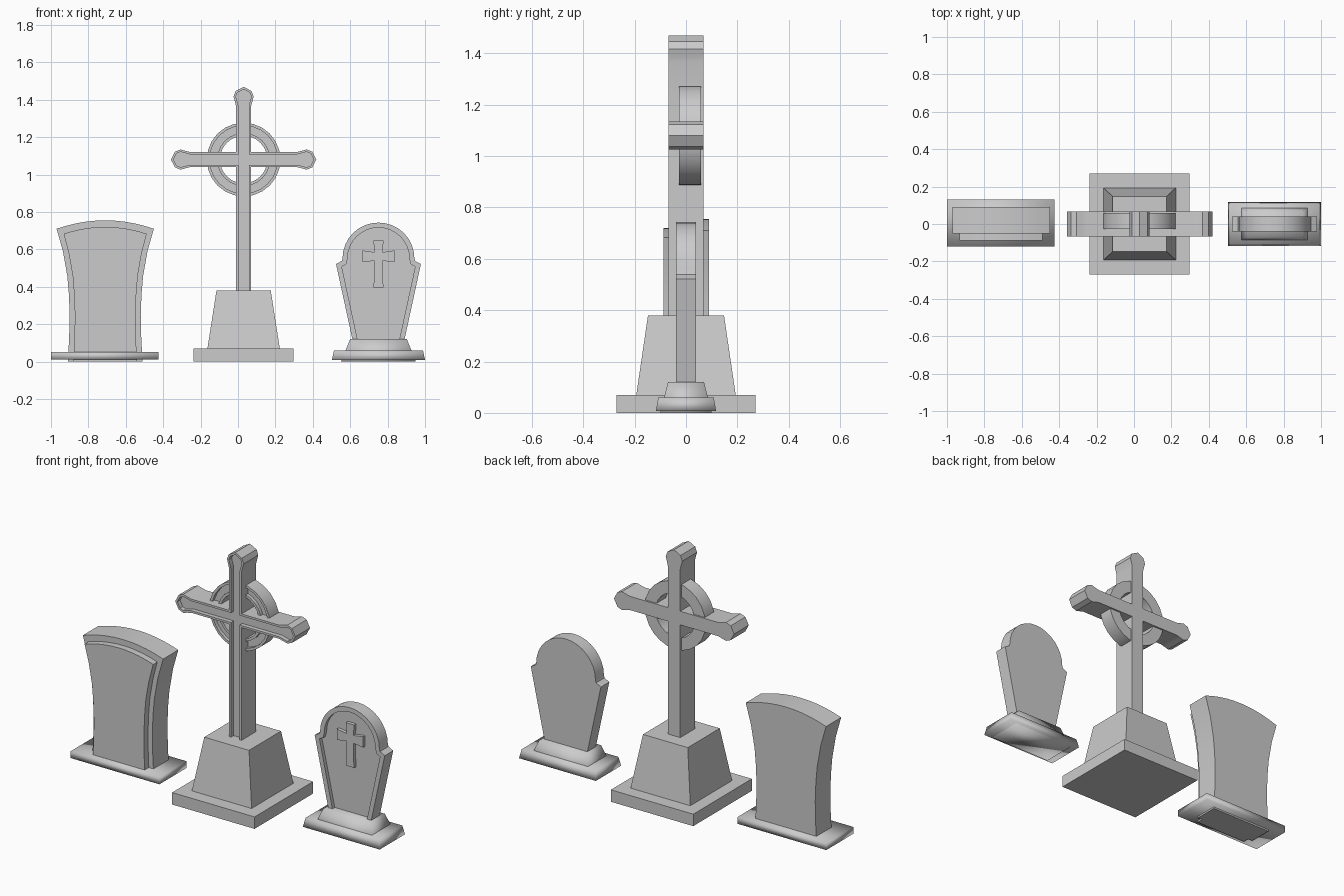
import bpy, bmesh, math

if "Cube" in bpy.data.objects:
    bpy.data.objects.remove(bpy.data.objects["Cube"])


def finish(name, bm, angle=30):
    bmesh.ops.recalc_face_normals(bm, faces=bm.faces)
    me = bpy.data.meshes.new(name)
    bm.to_mesh(me)
    bm.free()
    me.polygons.foreach_set("use_smooth", [True] * len(me.polygons))
    if angle < 180:
        me.set_sharp_from_angle(angle=math.radians(angle))
    ob = bpy.data.objects.new(name, me)
    bpy.context.collection.objects.link(ob)
    return ob


def bridge(bm, a, b):
    n = len(a)
    for i in range(n):
        bm.faces.new((a[i], a[(i + 1) % n], b[(i + 1) % n], b[i]))


def prism(name, pts, cx, y0, y1, rim=0, depth=0):
    """Extrude an (x, z) outline in y, optionally sinking the front inside a rim."""
    bm = bmesh.new()
    f = [bm.verts.new((cx + x, y0, z)) for x, z in pts]
    b = [bm.verts.new((cx + x, y1, z)) for x, z in pts]
    front = bm.faces.new(f)
    bm.faces.new(b[::-1])
    bridge(bm, f, b)
    bmesh.ops.recalc_face_normals(bm, faces=bm.faces)
    if rim:
        bmesh.ops.inset_region(bm, faces=[front], thickness=rim, use_even_offset=True)
        bmesh.ops.extrude_face_region
        r = bmesh.ops.extrude_face_region(bm, geom=[front])
        for v in [g for g in r["geom"] if isinstance(g, bmesh.types.BMVert)]:
            v.co.y += depth
        if front.is_valid:
            bmesh.ops.delete(bm, geom=[front], context='FACES_ONLY')
    return finish(name, bm)


def tapered_box(name, cx, cy, z0, z1, bottom, top, angle=30):
    """Box with (half x, half y) given at the bottom and the top."""
    bm = bmesh.new()
    rings = []
    for z, (hx, hy) in ((z0, bottom), (z1, top)):
        rings.append([bm.verts.new((cx + sx * hx, cy + sy * hy, z))
                      for sx, sy in ((-1, -1), (1, -1), (1, 1), (-1, 1))])
    bm.faces.new(rings[0][::-1])
    bm.faces.new(rings[1])
    bridge(bm, *rings)
    return finish(name, bm, angle)


def mirrored(right):
    """Close a right-hand outline (bottom to top) with its mirror image."""
    return right + [(-x, z) for x, z in reversed(right) if x > 1e-5]


def crowned(side, rise, n=5):
    """Curved side plus a shallow arched top."""
    w, z = side[-1]
    arc = [(w * (1 - i / n), z + rise * (1 - (1 - i / n) ** 2)) for i in range(1, n + 1)]
    return mirrored(side + arc)


# Left headstone: flared slab with a raised front panel on a thin base
LX = -0.71
tapered_box("left_base", -0.7125, 0.005, 0.01, 0.05, (0.2875, 0.125), (0.2875, 0.125), 180)
prism("left_headstone",
      crowned([(0.2, 0), (0.193, 0.12), (0.19, 0.25), (0.194, 0.36), (0.203, 0.46),
               (0.226, 0.59), (0.26, 0.71)], 0.045), LX, -0.05, 0.09)
prism("left_panel",
      crowned([(0.17, 0), (0.164, 0.12), (0.162, 0.25), (0.166, 0.36), (0.174, 0.46),
               (0.194, 0.575), (0.222, 0.683)], 0.037), LX, -0.088, -0.045)

# Centre monument: stepped pedestal
CX, CZ = 0.03, 1.08
tapered_box("centre_base", CX, 0, 0, 0.07, (0.267, 0.271), (0.267, 0.271))
tapered_box("centre_pedestal", CX, 0, 0.06, 0.38, (0.195, 0.195), (0.145, 0.148))

# Cross with flared, pointed arm ends and a sunken front
H = 0.04
end = [(H, 0.285), (0.047, 0.312), (0.054, 0.337), (0.042, 0.367), (0, 0.389)]
end = end + [(-x, l) for x, l in end[-2::-1]]


def arm(a):
    c, s = math.cos(a), math.sin(a)
    return [(x * c - l * s, CZ + x * s + l * c) for x, l in end]


cross = [(-H, 0.3), (H, 0.3), (H, CZ - H)]
cross += arm(-math.pi / 2) + [(H, CZ + H)] + arm(0) + [(-H, CZ + H)]
cross += arm(math.pi / 2) + [(-H, CZ - H)]
prism("cross", cross, CX, -0.068, 0.068, 0.012, 0.025)

# Ring behind the cross, grooved on the front
bm = bmesh.new()
section = [(0.197, 0.058), (0.197, -0.027), (0.182, -0.027), (0.182, -0.007),
           (0.142, -0.007), (0.142, -0.027), (0.127, -0.027), (0.127, 0.058)]
N = 24
loops = [[bm.verts.new((CX + r * math.sin(2 * math.pi * i / N), y,
                        CZ + r * math.cos(2 * math.pi * i / N))) for r, y in section]
         for i in range(N)]
for i in range(N):
    bridge(bm, loops[i], loops[(i + 1) % N])
finish("cross_ring", bm)

# Right headstone: two-step base and a round-topped slab with sunken face
RX = 0.751
tapered_box("right_base", RX, 0, 0.008, 0.06, (0.249, 0.117), (0.238, 0.108), 180)
tapered_box("right_plinth", RX, 0, 0.0, 0.12, (0.2, 0.1), (0.152, 0.07), 180)
slab = [(0.118, 0.02), (0.227, 0.522), (0.196, 0.538)]
slab += [(0.192 * math.cos(a), 0.553 + 0.19 * math.sin(a))
         for a in [math.pi / 2 * i / 8 for i in range(9)]]
prism("right_headstone", mirrored(slab), RX, -0.039, 0.039, 0.027, 0.022)

# Small raised cross on the sunken face
emblem = mirrored([(0.027, 0.396), (0.021, 0.53), (0.085, 0.531), (0.085, 0.594),
                   (0.022, 0.585), (0.027, 0.647)])
emblem[1:2] = [(0.022, 0.46), (0.022, 0.539)]
emblem[-2:-1] = [(-0.022, 0.539), (-0.022, 0.46)]
prism("right_emblem", emblem, RX, -0.037, -0.01)
